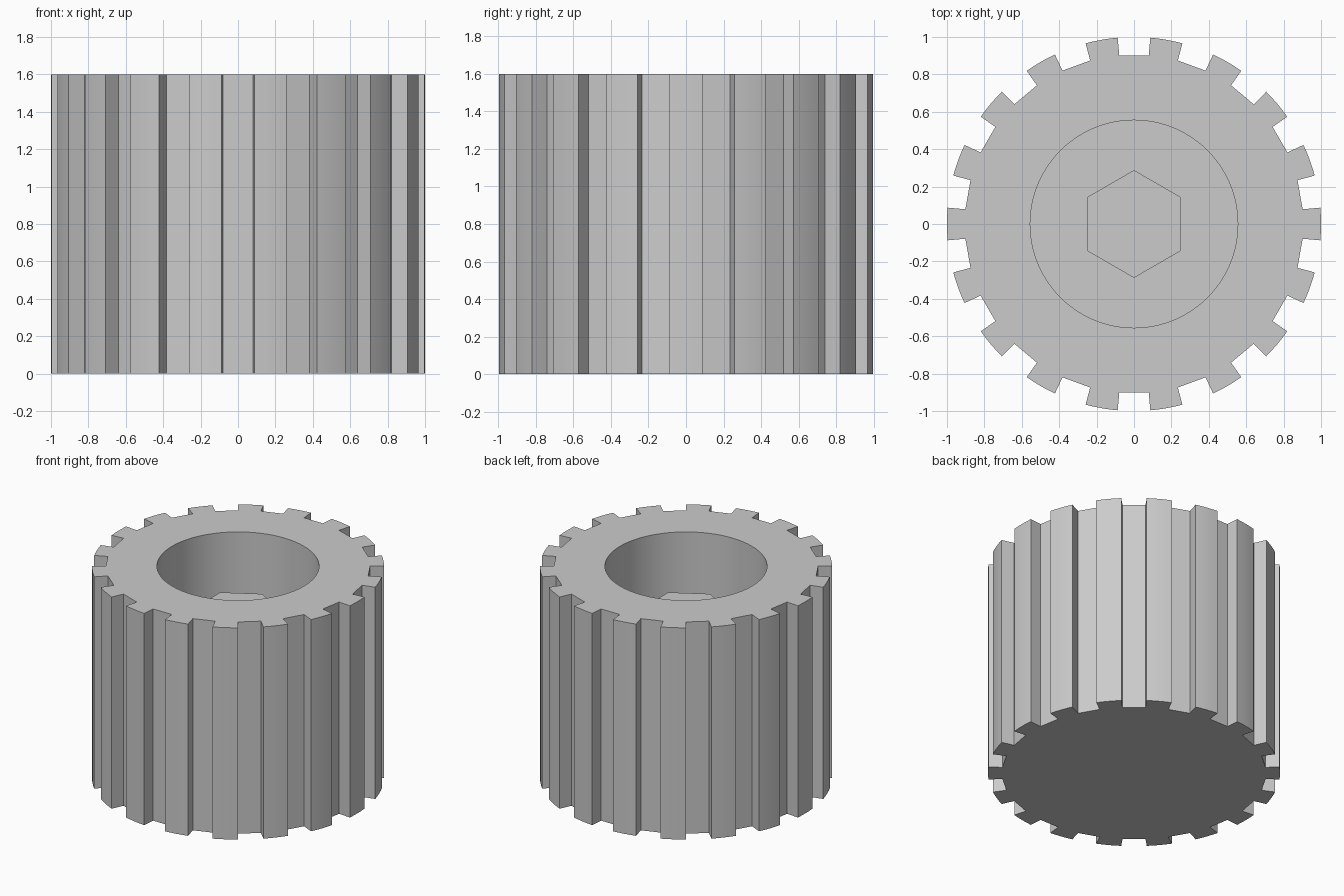
import bpy, bmesh
from math import radians, sin, cos, pi

TEETH = 18
TIP_R, ROOT_R, BORE_R, HEX_R = 1.0, 0.905, 0.555, 0.288
HEIGHT, FLOOR_Z, POST_Z = 1.6, 0.3, 1.28
TIP_STEPS = 4
BORE_SIDES = 96

cube = bpy.data.objects.get("Cube")
if cube:
    bpy.data.objects.remove(cube, do_unlink=True)


def polar(r, a):
    return (r * cos(a), r * sin(a))


def ring(bm, outline, z):
    return [bm.verts.new((x, y, z)) for x, y in outline]


def loop_edges(bm, verts):
    pairs = zip(verts, verts[1:] + verts[:1])
    return [bm.edges.get(p) or bm.edges.new(p) for p in pairs]


def wall(bm, low, high):
    n = len(low)
    for i in range(n):
        j = (i + 1) % n
        bm.faces.new((low[i], low[j], high[j], high[i]))


def finish(bm, name):
    bmesh.ops.recalc_face_normals(bm, faces=bm.faces)
    mesh = bpy.data.meshes.new(name)
    bm.to_mesh(mesh)
    bm.free()
    obj = bpy.data.objects.new(name, mesh)
    bpy.context.collection.objects.link(obj)
    bpy.ops.object.select_all(action='DESELECT')
    bpy.context.view_layer.objects.active = obj
    obj.select_set(True)
    bpy.ops.object.shade_smooth_by_angle(angle=radians(9))
    return obj


# Toothed outline: curved tips, radial flanks, flat gaps
half = pi / TEETH / 2
gear = []
for t in range(TEETH):
    mid = t * 2 * pi / TEETH
    gear.append(polar(ROOT_R, mid - half))
    for s in range(TIP_STEPS + 1):
        gear.append(polar(TIP_R, mid - half + 2 * half * s / TIP_STEPS))
    gear.append(polar(ROOT_R, mid + half))
bore = [polar(BORE_R, i * 2 * pi / BORE_SIDES) for i in range(BORE_SIDES)]

# Knob body with a closed bottom and a blind bore
bm = bmesh.new()
base, rim = ring(bm, gear, 0), ring(bm, gear, HEIGHT)
floor, lip = ring(bm, bore, FLOOR_Z), ring(bm, bore, HEIGHT)
wall(bm, base, rim)
wall(bm, floor, lip)
bm.faces.new(base)
bm.faces.new(floor)
bmesh.ops.triangle_fill(bm, use_beauty=True,
                        edges=loop_edges(bm, rim) + loop_edges(bm, lip))
finish(bm, "toothed_body")

# Hexagonal post standing in the bore
hexagon = [polar(HEX_R, pi / 2 + i * pi / 3) for i in range(6)]
bm = bmesh.new()
foot, top = ring(bm, hexagon, FLOOR_Z), ring(bm, hexagon, POST_Z)
wall(bm, foot, top)
bm.faces.new(foot)
bm.faces.new(top)
finish(bm, "hex_post")
